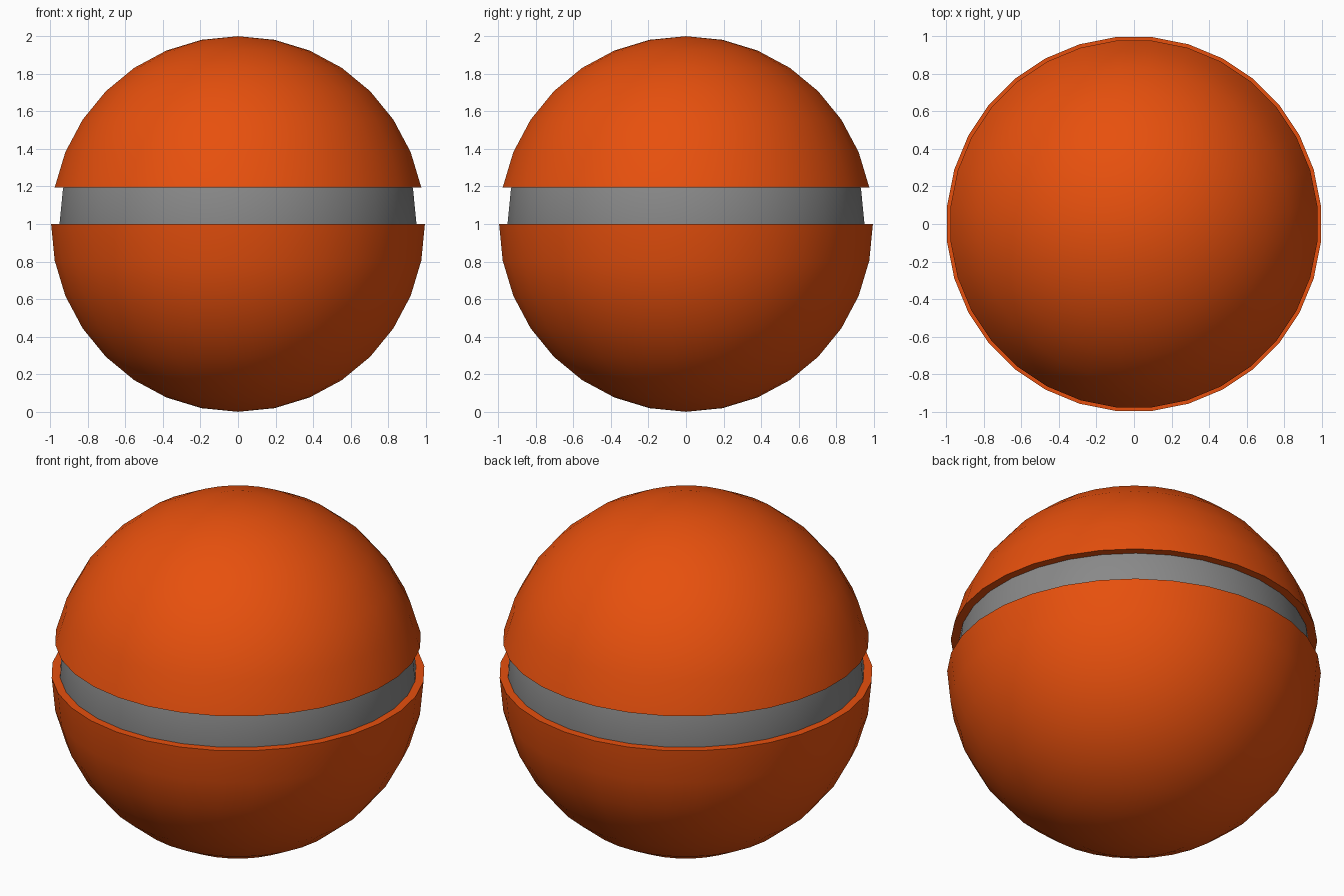
import bpy
import bmesh
from math import pi, sin, cos

SEGMENTS = 32
RINGS = 16
CORE_RADIUS = 0.955
SHELL_INNER = 0.95

if "Cube" in bpy.data.objects:
    bpy.data.objects.remove(bpy.data.objects["Cube"], do_unlink=True)


def make_material(name, colour):
    mat = bpy.data.materials.new(name)
    mat.use_nodes = True
    mat.diffuse_color = colour
    mat.node_tree.nodes["Principled BSDF"].inputs["Base Color"].default_value = colour
    return mat


def arc(radius, first, last):
    """Half-profile of a sphere between two ring numbers, counted from the top."""
    steps = [pi * i / RINGS for i in range(first, last + 1)]
    return [(radius * sin(a), radius * cos(a)) for a in steps]


def revolve(name, profile, mat, closed):
    """Spin a radius/height profile around z, with flat sides facing the axes."""
    bm = bmesh.new()
    half = pi / SEGMENTS
    verts = [bm.verts.new((r * cos(half), r * sin(half), z + 1)) for r, z in profile]
    edges = [bm.edges.new(pair) for pair in zip(verts, verts[1:])]
    if closed:
        edges.append(bm.edges.new((verts[-1], verts[0])))
    bmesh.ops.spin(bm, geom=verts + edges, cent=(0, 0, 0), axis=(0, 0, 1),
                   angle=2 * pi, steps=SEGMENTS)
    bmesh.ops.remove_doubles(bm, verts=bm.verts, dist=0.0005)
    bmesh.ops.dissolve_degenerate(bm, dist=0.0005, edges=bm.edges)
    bmesh.ops.recalc_face_normals(bm, faces=bm.faces)
    mesh = bpy.data.meshes.new(name)
    bm.to_mesh(mesh)
    bm.free()
    mesh.materials.append(mat)
    obj = bpy.data.objects.new(name, mesh)
    bpy.context.collection.objects.link(obj)
    bpy.ops.object.select_all(action="DESELECT")
    obj.select_set(True)
    bpy.context.view_layer.objects.active = obj
    bpy.ops.object.shade_smooth_by_angle(angle=pi / 6)
    return obj


orange = make_material("orange", (0.80, 0.08, 0.004, 1))
grey = make_material("grey", (0.25, 0.25, 0.25, 1))

# Inner ball, seen through the gap as a band
revolve("inner_core", arc(CORE_RADIUS, 0, RINGS), grey, False)

# Hollow shells with flat rims; the inner wall sinks just into the core
equator = RINGS // 2
upper_inner = arc(SHELL_INNER, 0, equator - 2)
rim_height = cos(pi * (equator - 1) / RINGS)
upper_inner.append(((SHELL_INNER ** 2 - rim_height ** 2) ** 0.5 - 0.01, rim_height))
revolve("upper_shell", arc(1, 0, equator - 1) + upper_inner[::-1], orange, False)
revolve("lower_shell", arc(1, equator, RINGS) + arc(SHELL_INNER, equator, RINGS)[::-1],
        orange, True)
